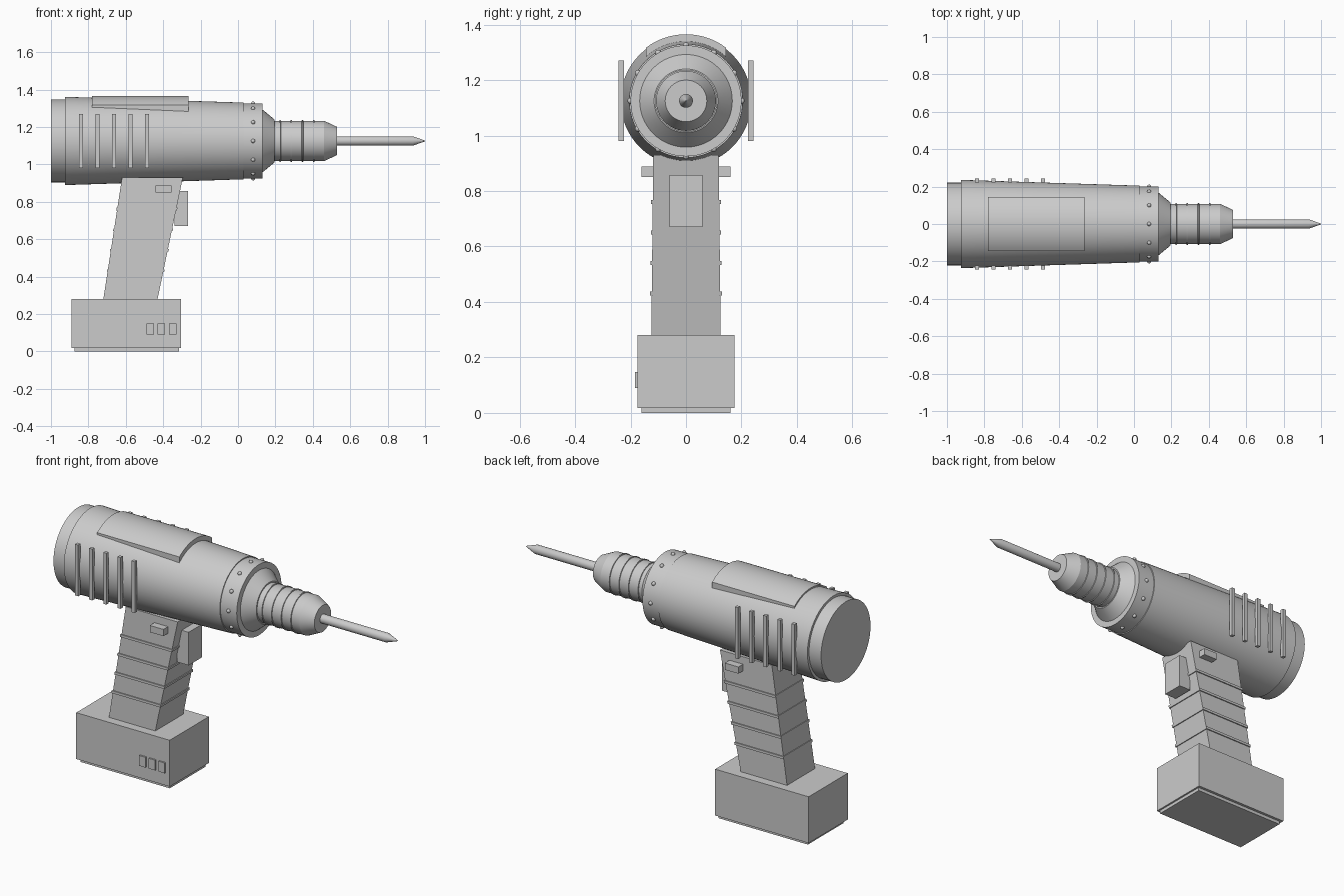
import bpy, bmesh, math
from mathutils import Matrix

cube = bpy.data.objects.get("Cube")
if cube:
    bpy.data.objects.remove(cube, do_unlink=True)

AXIS_Z = 1.125
grey = bpy.data.materials.new("plain_grey")
grey.use_nodes = True
grey.diffuse_color = (0.6, 0.6, 0.6, 1)
grey.node_tree.nodes["Principled BSDF"].inputs["Base Color"].default_value = (0.6, 0.6, 0.6, 1)


def finish(name, bm, smooth=False):
    bmesh.ops.recalc_face_normals(bm, faces=bm.faces)
    mesh = bpy.data.meshes.new(name)
    bm.to_mesh(mesh)
    bm.free()
    mesh.materials.append(grey)
    ob = bpy.data.objects.new(name, mesh)
    bpy.context.collection.objects.link(ob)
    if smooth:
        bpy.ops.object.select_all(action='DESELECT')
        ob.select_set(True)
        bpy.context.view_layer.objects.active = ob
        bpy.ops.object.shade_smooth_by_angle(angle=math.radians(25))
    return ob


def box(name, x, y, z):
    """Box from (min, max) pairs."""
    bm = bmesh.new()
    bmesh.ops.create_cube(bm, size=1)
    for v in bm.verts:
        v.co = [lo + (c + 0.5) * (hi - lo) for c, (lo, hi) in zip(v.co, (x, y, z))]
    return finish(name, bm)


def turned(name, profile, sides=64):
    """Closed solid turned about the barrel axis from (x, radius) points."""
    bm = bmesh.new()
    rings = []
    for x, r in profile:
        rings.append([bm.verts.new((x, r * math.cos(a), AXIS_Z + r * math.sin(a)))
                      for a in (math.tau * i / sides for i in range(sides))])
    for a, b in zip(rings, rings[1:]):
        for i in range(sides):
            j = (i + 1) % sides
            bm.faces.new((a[i], a[j], b[j], b[i]))
    bm.faces.new(rings[0])
    bm.faces.new(rings[-1])
    return finish(name, bm, True)


def sheared(name, sections):
    """Loft of rectangles given as (x0, x1, half width, z0, z1) sections."""
    bm = bmesh.new()
    loops = [[bm.verts.new(p) for p in ((x0, -w, z0), (x1, -w, z1), (x1, w, z1), (x0, w, z0))]
             for x0, x1, w, z0, z1 in sections]
    for a, b in zip(loops, loops[1:]):
        for i in range(4):
            j = (i + 1) % 4
            bm.faces.new((a[i], a[j], b[j], b[i]))
    bm.faces.new(loops[0])
    bm.faces.new(loops[-1])
    return finish(name, bm)


# Barrel, from the rear cap to the bit
turned("rear_cap", [(-1, 0.221), (-0.91, 0.221)])
turned("motor_housing", [(-0.925, 0.236), (0.03, 0.205)])
turned("front_collar", [(0.02, 0.2), (0.132, 0.2)])
turned("nose_cone", [(0.12, 0.167), (0.132, 0.167), (0.195, 0.115), (0.195, 0.1)])
turned("chuck", [(0.18, 0.108), (0.46, 0.108), (0.53, 0.075)])
for i in range(4):
    x = 0.225 + 0.06 * i
    turned(f"chuck_ring_{i + 1}", [(x - 0.005, 0.106), (x - 0.003, 0.112),
                                   (x + 0.003, 0.112), (x + 0.005, 0.106)])
turned("drill_bit", [(0.52, 0.025), (0.935, 0.025), (1.0, 0.002)], 24)

# Rivets around the front collar
bm = bmesh.new()
for i in range(12):
    a = math.tau * i / 12
    spot = (0.081, 0.2 * math.cos(a), AXIS_Z + 0.2 * math.sin(a))
    bmesh.ops.create_uvsphere(bm, u_segments=12, v_segments=8, radius=0.011,
                              matrix=Matrix.Translation(spot))
finish("collar_rivets", bm, True)

# Curved cover on top of the housing
bm = bmesh.new()
half, steps = 0.145, 16
ys = [half * (2 * i / steps - 1) for i in range(steps + 1)]
outline = [(y, AXIS_Z + math.sqrt(0.24 ** 2 - y * y)) for y in ys] + [(half, 1.25), (-half, 1.25)]
base = bm.faces.new([bm.verts.new((-0.78, y, z)) for y, z in outline])
new = bmesh.ops.extrude_face_region(bm, geom=[base])["geom"]
bmesh.ops.translate(bm, vec=(0.515, 0, 0), verts=[g for g in new if isinstance(g, bmesh.types.BMVert)])
bm.faces.ensure_lookup_table()
if not base.is_valid or len(bm.faces) == len(outline) + 1:
    bm.faces.new([v for v in bm.verts if abs(v.co.x + 0.78) < 1e-5])
finish("top_cover", bm, True)

# Vent bars and side buttons, mirrored on both sides
for side, s in (("left", 1), ("right", -1)):
    for i in range(5):
        x = -0.84 + 0.0885 * i
        box(f"vent_bar_{side}_{i + 1}", (x - 0.01, x + 0.01), sorted((s * 0.223, s * 0.243)), (0.98, 1.27))
    box(f"side_button_{side}", (-0.44, -0.355), sorted((s * 0.1, s * 0.16)), (0.85, 0.888))

# Leaning handle with grip ribs
BOTTOM, TOP = 0.27, 0.93


def handle_edges(z):
    t = (z - 0.28) / (TOP - 0.28)
    return -0.72 + 0.1 * t, -0.43 + 0.135 * t, 0.125 - 0.007 * t


sheared("handle", [(*handle_edges(z), z, z) for z in (BOTTOM, TOP)])
for i in range(4):
    section = []
    for z in (0.424 + 0.11 * i, 0.438 + 0.11 * i):
        x0, x1, w = handle_edges(z)
        section.append((x0 - 0.004, x1 + 0.005, w + 0.006, z, z))
    sheared(f"grip_rib_{i + 1}", section)
box("trigger", (-0.34, -0.267), (-0.06, 0.06), (0.67, 0.857))

# Battery pack
box("battery", (-0.89, -0.305), (-0.175, 0.175), (0.018, 0.28))
box("battery_base", (-0.875, -0.315), (-0.16, 0.16), (0, 0.02))
for i in range(3):
    x = -0.47 + 0.06 * i
    box(f"charge_light_{i + 1}", (x - 0.02, x + 0.02), (-0.184, -0.17), (0.09, 0.148))
